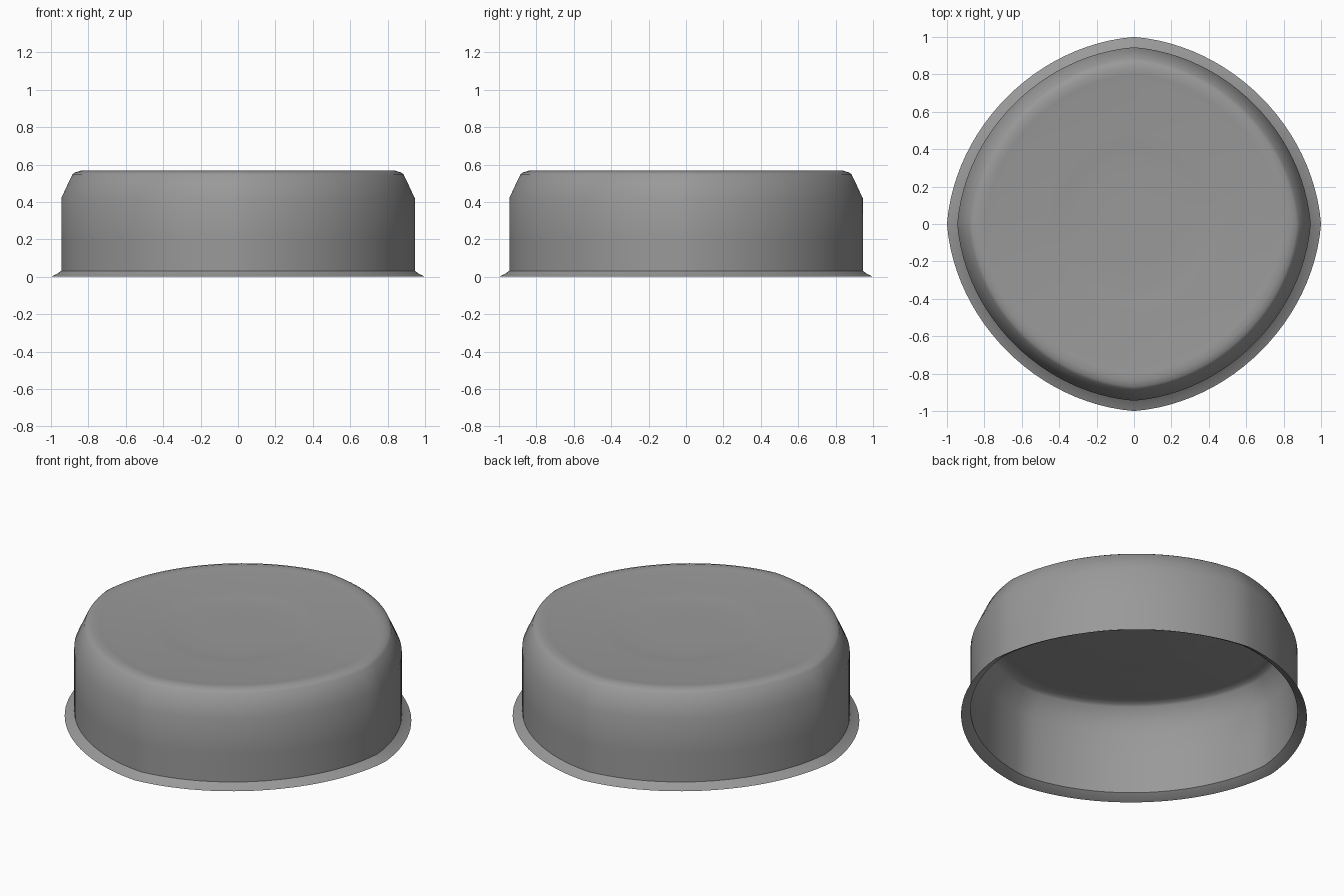
import bpy, bmesh, math

cube = bpy.data.objects.get("Cube")
if cube:
    bpy.data.objects.remove(cube, do_unlink=True)

metal = bpy.data.materials.new("plain grey")
metal.use_nodes = True
grey = (0.32, 0.32, 0.32, 1)
metal.diffuse_color = grey
metal.node_tree.nodes["Principled BSDF"].inputs["Base Color"].default_value = grey

SEGMENTS = 96
# Outline: flared lip, straight wall, bevelled shoulder, raised rim, shallow dish
PROFILE = [(1, 0), (0.97, 0.014), (0.945, 0.032), (0.945, 0.2), (0.945, 0.42),
           (0.915, 0.485), (0.885, 0.548), (0.87, 0.558), (0.84, 0.567),
           (0.8, 0.564), (0.75, 0.558), (0.5, 0.556), (0.42, 0.549),
           (0.34, 0.544), (0.15, 0.545)]


def squeeze(angle):
    """Radius factor of a ring made of four slightly flattened arcs."""
    return 1 - 0.04 * abs(math.sin(2 * angle))


def ring(bm, radius, z):
    verts = []
    for i in range(SEGMENTS):
        a = math.tau * i / SEGMENTS
        r = radius * squeeze(a)
        verts.append(bm.verts.new((r * math.cos(a), r * math.sin(a), z)))
    return verts


# Open-bottomed thin shell
bm = bmesh.new()
rings = [ring(bm, r, z) for r, z in PROFILE]
for low, high in zip(rings, rings[1:]):
    for i in range(SEGMENTS):
        j = (i + 1) % SEGMENTS
        bm.faces.new((low[i], low[j], high[j], high[i]))
bm.faces.new(rings[-1])
mesh = bpy.data.meshes.new("round_lid")
bm.to_mesh(mesh)
bm.free()
mesh.materials.append(metal)
lid = bpy.data.objects.new("round_lid", mesh)
bpy.context.collection.objects.link(lid)

# Smooth shading with a crisp edge where the lip meets the wall
bpy.context.view_layer.objects.active = lid
lid.select_set(True)
bpy.ops.object.shade_smooth_by_angle(angle=math.radians(50))
